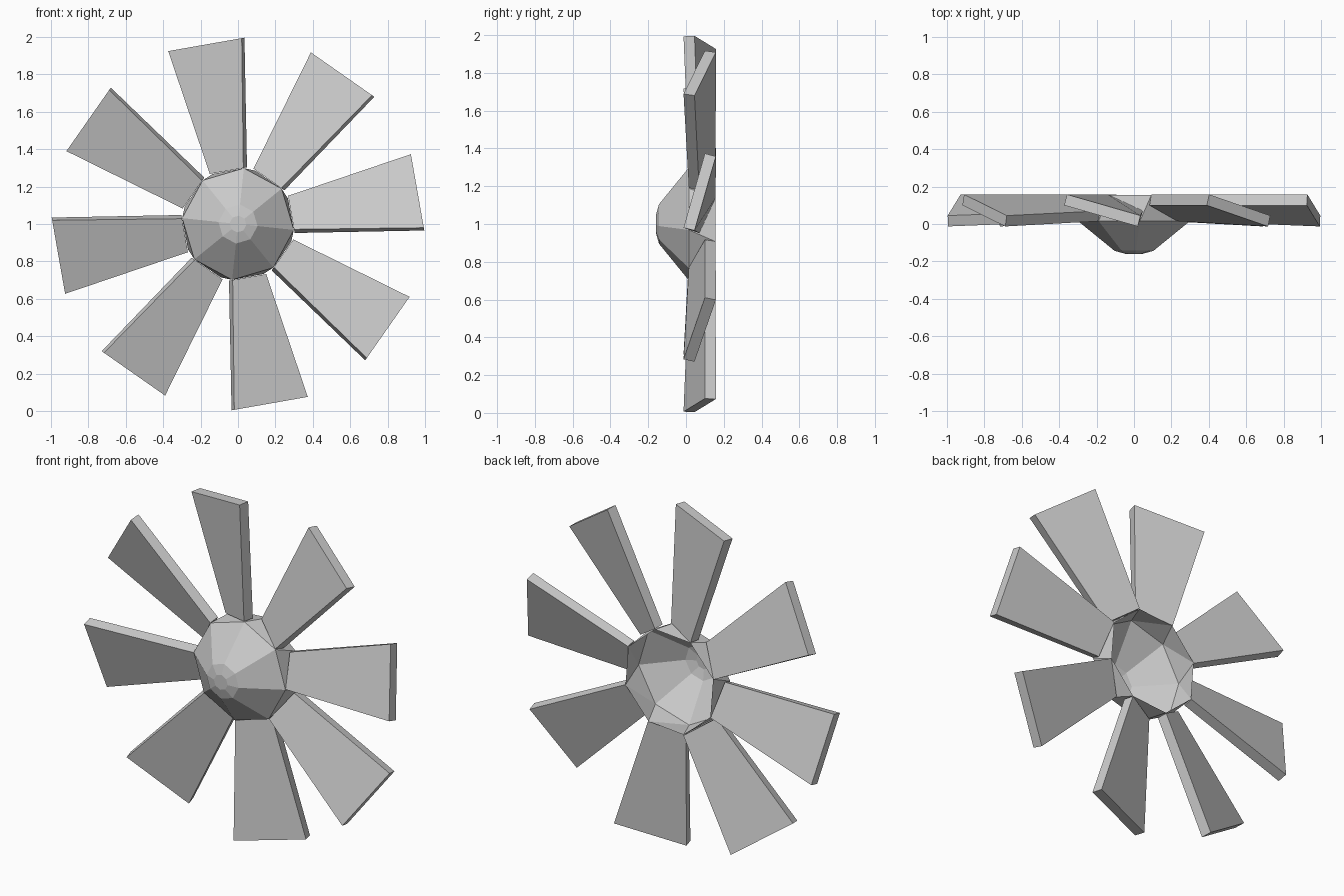
import bpy, bmesh
from math import sin, cos, radians

cube = bpy.data.objects.get("Cube")
if cube:
    bpy.data.objects.remove(cube, do_unlink=True)

COUNT = 8
STEP = 360 / COUNT
CENTRE = 1.0

grey = bpy.data.materials.new("plain grey")
grey.use_nodes = True
colour = (0.6, 0.6, 0.6, 1)
grey.diffuse_color = colour
grey.node_tree.nodes["Principled BSDF"].inputs["Base Color"].default_value = colour


def finish(bm, name):
    bmesh.ops.recalc_face_normals(bm, faces=bm.faces)
    mesh = bpy.data.meshes.new(name)
    bm.to_mesh(mesh)
    bm.free()
    mesh.materials.append(grey)
    obj = bpy.data.objects.new(name, mesh)
    bpy.context.collection.objects.link(obj)
    return obj


def ring(bm, radius, y, angle):
    """Octagon of vertices around the fan axis."""
    turns = [radians(angle + i * STEP) for i in range(COUNT)]
    return [bm.verts.new((radius * cos(a), y, CENTRE + radius * sin(a))) for a in turns]


# Hub: faceted nose cone, with a twisted wall behind it, open at the back
bm = bmesh.new()
nose = ring(bm, 0.045, -0.16, -6)
shoulder = ring(bm, 0.105, -0.143, -6)
front_rim = ring(bm, 0.3, 0.015, -6)
back_rim = ring(bm, 0.3, 0.155, 27)
bm.faces.new(nose)
for i in range(COUNT):
    j = (i + 1) % COUNT
    for a, b in ((nose, shoulder), (shoulder, front_rim)):
        bm.faces.new((a[i], a[j], b[j], b[i]))
    bm.faces.new((front_rim[i], front_rim[j], back_rim[i]))
    bm.faces.new((front_rim[j], back_rim[j], back_rim[i]))
finish(bm, "hub")

# Blades: pitched, tapered slabs; each section is (across, depth)
ROOT = [(-0.08, 0.015), (0.102, 0.1), (0.09, 0.157), (-0.1, 0.07)]
TIP = [(-0.192, -0.013), (0.207, 0.1), (0.192, 0.158), (-0.207, 0.045)]


def blade(index):
    a = radians(10 + index * STEP)
    bm = bmesh.new()
    ends = []
    for r, section in ((0.29, ROOT), (0.975, TIP)):
        ends.append([bm.verts.new((r * cos(a) - t * sin(a), y,
                                   CENTRE + r * sin(a) + t * cos(a)))
                     for t, y in section])
    root, tip = ends
    bm.faces.new(root)
    bm.faces.new(tip)
    for i in range(4):
        j = (i + 1) % 4
        bm.faces.new((root[i], root[j], tip[j], tip[i]))
    finish(bm, f"blade_{index + 1}")


for index in range(COUNT):
    blade(index)
